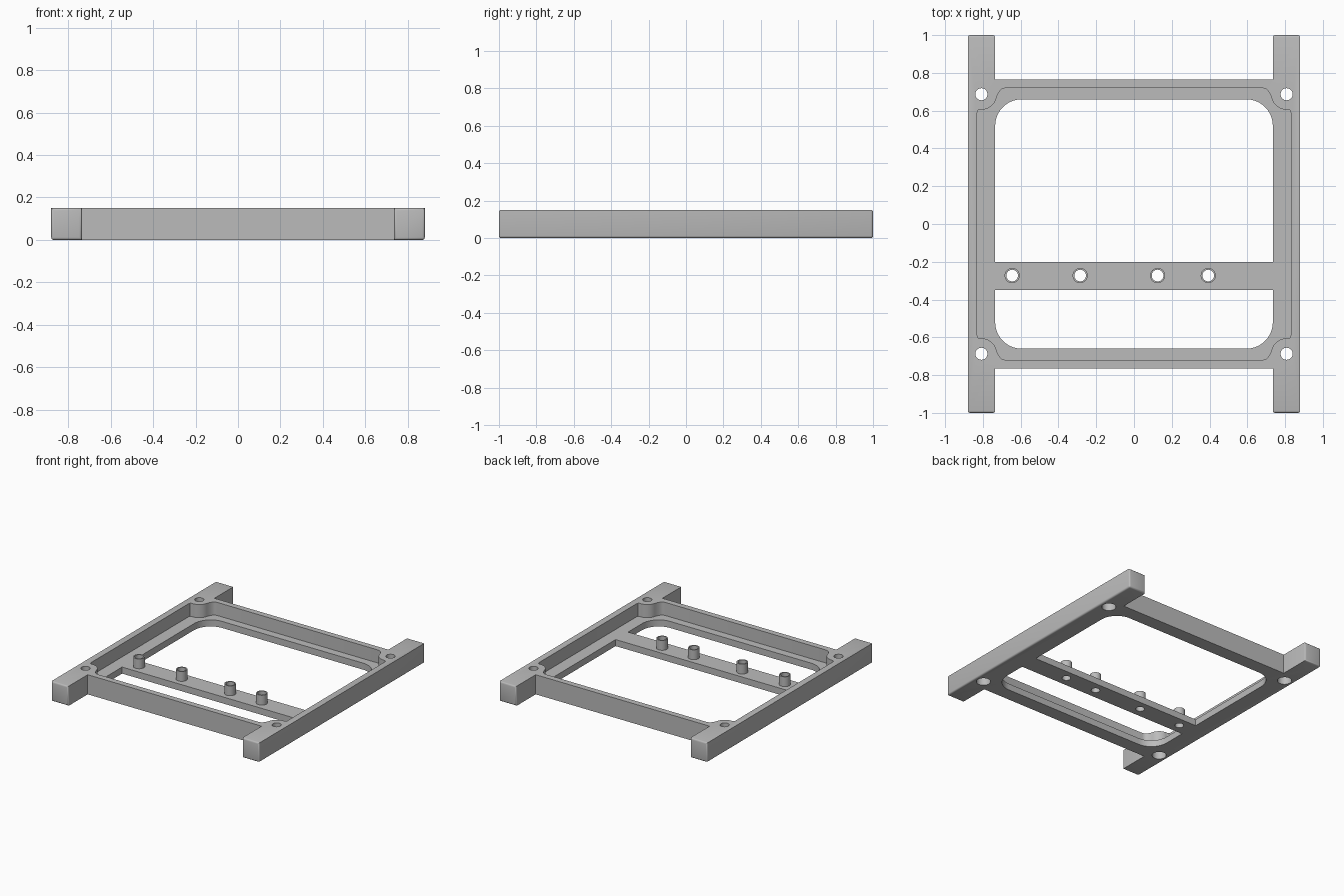
import bpy, bmesh
from math import cos, sin, radians, pi

default = bpy.data.objects.get("Cube")
if default:
    bpy.data.objects.remove(default, do_unlink=True)

HEIGHT, FLOOR, PEG_TOP = 0.15, 0.05, 0.125
RAIL_OUT, RAIL_IN = 0.88, 0.735
HOLE_X, HOLE_Y = 0.808, 0.687
BAR_Y0, BAR_Y1, PEG_Y = -0.35, -0.2, -0.273

grey = bpy.data.materials.new("grey plastic")
grey.use_nodes = True
colour = (0.5, 0.5, 0.5, 1)
grey.diffuse_color = colour
grey.node_tree.nodes["Principled BSDF"].inputs["Base Color"].default_value = colour


def prism(name, points, z0, z1, bevel_rule=None):
    """Extrude a counter-clockwise outline from z0 to z1."""
    bm = bmesh.new()
    base = bm.faces.new([bm.verts.new((x, y, z0)) for x, y in points])
    top = bmesh.ops.extrude_face_region(bm, geom=[base])["geom"]
    bmesh.ops.translate(bm, vec=(0, 0, z1 - z0),
                        verts=[v for v in top if isinstance(v, bmesh.types.BMVert)])
    bmesh.ops.recalc_face_normals(bm, faces=bm.faces)
    if bevel_rule:
        bmesh.ops.bevel(bm, geom=[e for e in bm.edges if bevel_rule(e)],
                        offset=0.012, segments=3, profile=0.5, affect='EDGES')
    mesh = bpy.data.meshes.new(name)
    bm.to_mesh(mesh)
    bm.free()
    mesh.materials.append(grey)
    ob = bpy.data.objects.new(name, mesh)
    bpy.context.collection.objects.link(ob)
    return ob


def arc(cx, cy, r, a0, a1, n=10):
    steps = [radians(a0 + (a1 - a0) * i / n) for i in range(n + 1)]
    return [(cx + r * cos(a), cy + r * sin(a)) for a in steps]


def circle(cx, cy, r, n=32):
    return arc(cx, cy, r, 0, 360, n)[:-1]


def four_way(quarter):
    """Mirror a quarter outline (from the +x side to the +y side) to a full loop."""
    half = quarter + [(-x, y) for x, y in reversed(quarter)]
    return half + [(-x, -y) for x, y in half]


def cut(target, cutters):
    for c in cutters:
        mod = target.modifiers.new("cut", 'BOOLEAN')
        mod.operation, mod.solver, mod.object = 'DIFFERENCE', 'EXACT', c
        bpy.context.view_layer.objects.active = target
        bpy.ops.object.modifier_apply(modifier=mod.name)


def soften(ob):
    bpy.ops.object.select_all(action='DESELECT')
    ob.select_set(True)
    bpy.context.view_layer.objects.active = ob
    bpy.ops.object.shade_smooth_by_angle(angle=radians(35))


def rounded_edge(e):
    # Rail ends, and the long lower edges on the outside
    a, b = e.verts[0].co, e.verts[1].co
    at_end = abs(a.y) > 0.99 and abs(b.y) > 0.99 and a.y * b.y > 0
    low_side = max(a.z, b.z) < 0.01 and min(abs(a.x), abs(b.x)) > 0.87
    return at_end or low_side


# Frame: two long rails joined by two cross walls
frame = prism("frame", four_way([(RAIL_OUT, 1), (RAIL_IN, 1), (RAIL_IN, 0.765)]),
              0, HEIGHT, rounded_edge)

# Recess whose corners bulge inwards around the screw holes
corner = ([(0.83, 0.59), (0.827, 0.601), (0.818, 0.606)]
          + arc(HOLE_X, HOLE_Y, 0.082, 265, 190)
          + [(0.718, 0.693), (0.707, 0.709), (0.695, 0.717), (0.68, 0.72)])
cutters = [prism("recess_cutter", four_way(corner), FLOOR, HEIGHT + 0.1)]

# Two openings, leaving the peg bar between them
r = 0.14
cx, cy = RAIL_IN - r, 0.66 - r
back = [(-RAIL_IN, BAR_Y1), (RAIL_IN, BAR_Y1)] + arc(cx, cy, r, 0, 90) + arc(-cx, cy, r, 90, 180)
front = [(RAIL_IN, BAR_Y0), (-RAIL_IN, BAR_Y0)] + arc(-cx, -cy, r, 180, 270) + arc(cx, -cy, r, 270, 360)
cutters += [prism("back_opening_cutter", back, -0.1, 0.3),
            prism("front_opening_cutter", front, -0.1, 0.3)]

# Corner screw holes, wider underneath
for sx in (-1, 1):
    for sy in (-1, 1):
        x, y = sx * HOLE_X, sy * HOLE_Y
        cutters += [prism("screw_cutter", circle(x, y, 0.032), -0.1, 0.3),
                    prism("screw_head_cutter", circle(x, y, 0.05), -0.1, 0.07)]

# Hollow pegs on the bar
for i, x in enumerate((-0.645, -0.285, 0.125, 0.393)):
    bore = prism("peg_bore_cutter", circle(x, PEG_Y, 0.031), -0.1, 0.3)
    cutters.append(bore)
    peg = prism(f"peg_{i + 1}", circle(x, PEG_Y, 0.04), FLOOR, PEG_TOP)
    cut(peg, [bore])
    soften(peg)

cut(frame, cutters)
soften(frame)
for c in cutters:
    bpy.data.objects.remove(c, do_unlink=True)
